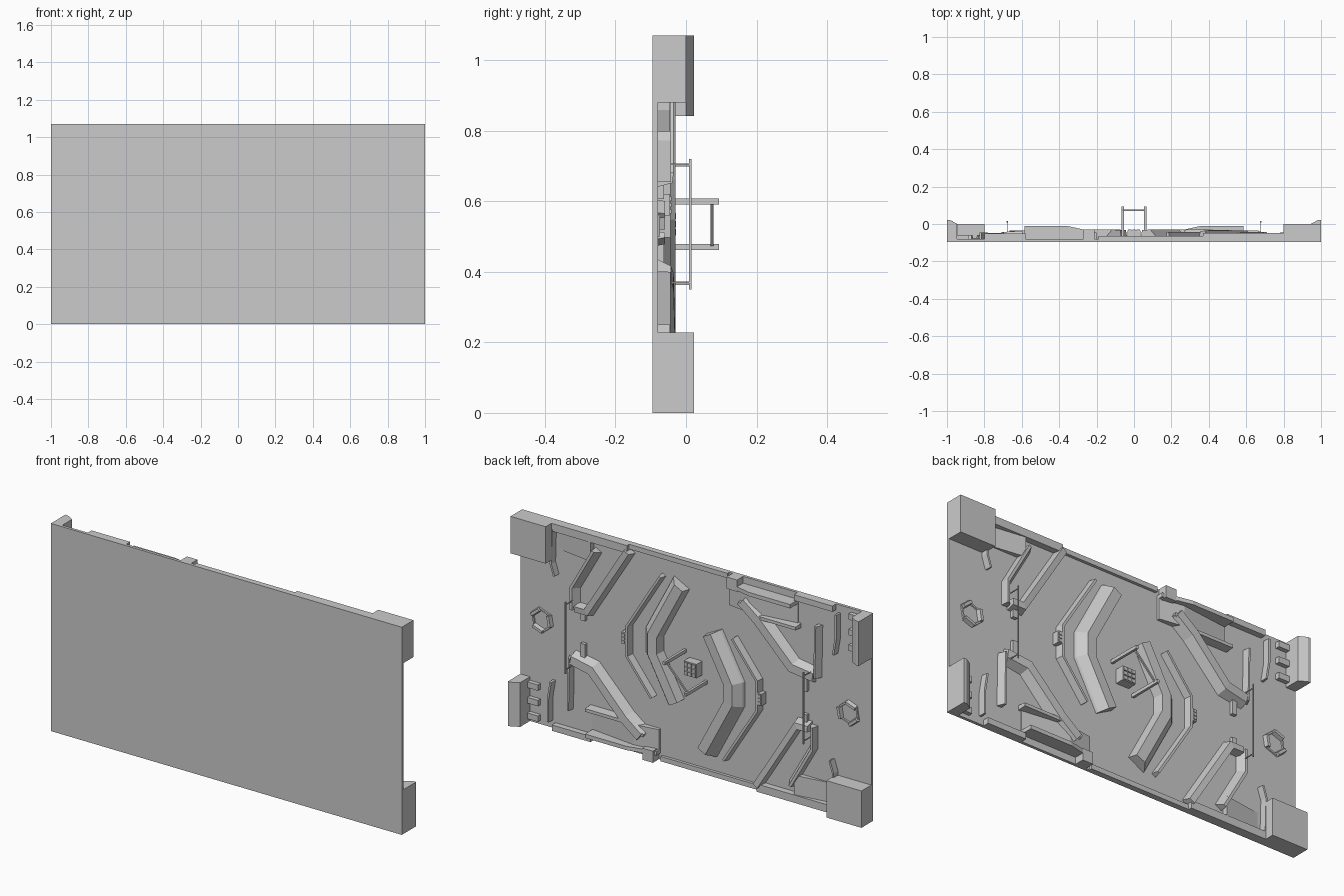
import bpy, bmesh, math
from mathutils import Vector, Matrix

if "Cube" in bpy.data.objects:
    bpy.data.objects.remove(bpy.data.objects["Cube"])

H = 1.07          # board height
FLOOR = -0.08     # arena floor (faces +y)
# half-turn about the board centre: every feature has a twin
TURN = (Matrix.Translation((0, 0, H / 2)) @ Matrix.Rotation(math.pi, 4, 'Y')
        @ Matrix.Translation((0, 0, -H / 2)))


def finish(name, bm, twin):
    bmesh.ops.recalc_face_normals(bm, faces=bm.faces)
    me = bpy.data.meshes.new(name)
    bm.to_mesh(me)
    bm.free()
    ob = bpy.data.objects.new(name, me)
    bpy.context.collection.objects.link(ob)
    if twin:
        ob2 = bpy.data.objects.new(name + "_twin", me)
        ob2.matrix_world = TURN
        bpy.context.collection.objects.link(ob2)
    return ob


def box(name, x, z, y, twin=True):
    bm = bmesh.new()
    bmesh.ops.create_cube(bm, size=1)
    for v in bm.verts:
        for i, r in enumerate((x, y, z)):
            v.co[i] = r[0] if v.co[i] < 0 else r[1]
    return finish(name, bm, twin)


def band(name, path, profile, twin=True, closed=False, scale=None):
    """Sweep a (side offset, height) profile along an x-z path with mitred corners."""
    pts = [Vector(p) for p in path]
    n = len(pts)
    bm = bmesh.new()
    rows = []
    for i, p in enumerate(pts):
        dirs = []
        if closed or i > 0:
            dirs.append((p - pts[i - 1]).normalized())
        if closed or i < n - 1:
            dirs.append((pts[(i + 1) % n] - p).normalized())
        norms = [Vector((-d.y, d.x)) for d in dirs]
        m = sum(norms, Vector((0, 0))).normalized()
        m = m / max(m.dot(norms[0]), 0.4)
        s = scale[i] if scale else 1
        rows.append([bm.verts.new((p.x + m.x * o, FLOOR + h * (s if h > 0 else 1), p.y + m.y * o))
                     for o, h in profile])
    k = len(profile)
    for i in range(n if closed else n - 1):
        a, b = rows[i], rows[(i + 1) % n]
        for j in range(k):
            bm.faces.new((a[j], a[(j + 1) % k], b[(j + 1) % k], b[j]))
    if not closed:
        bm.faces.new(rows[0])
        bm.faces.new(rows[-1][::-1])
    return finish(name, bm, twin)


def trap(base, top, h):
    return [(-base, -.003), (-top, h), (top, h), (base, -.003)]


def prism(name, outline, z, twin=True):
    """Extrude an x-y outline along z."""
    bm = bmesh.new()
    f = bm.faces.new([bm.verts.new((x, y, z[0])) for x, y in outline])
    g = bmesh.ops.extrude_face_region(bm, geom=[f])
    bmesh.ops.translate(bm, vec=(0, 0, z[1] - z[0]),
                        verts=[v for v in g['geom'] if isinstance(v, bmesh.types.BMVert)])
    return finish(name, bm, twin)


# base board
box("base_board", (-1, 1), (0, H), (-.095, FLOOR), twin=False)

# corner blocks, plain and stepped
box("corner_block", (.8, 1), (.88, H), (-.09, 0))
prism("corner_tower", [(1, -.09), (1, .022), (.985, .022), (.945, 0), (.945, -.09)], (0, .228))
for z in (.02, .1, .18):
    box("tower_prong", (.885, .95), (z, z + .03), (-.082, -.058))
box("tower_slot", (.99, 1.0), (.03, .1), (-.026, -.021))

# border walls along the long edges
box("border_high", (.37, .8), (1.03, H), (-.09, -.047))
box("border_low", (-.19, .37), (1.045, H), (-.09, -.065))
box("border_stop", (.21, .27), (0, .06), (-.09, -.03))
box("border_side", (.58, .8), (0, .03), (-.09, -.05))

# thin fences near the corners
band("corner_fence", [(.8, 1.04), (.805, .86), (.785, .8)], trap(.006, .005, .034))
band("tower_fence", [(.82, .04), (.82, .16), (.805, .25)], trap(.006, .005, .034))

# bent ridges round the centre, with an outer rail
band("centre_ridge", [(.07, .94), (.22, .655), (.22, .555), (.10, .33)],
     [(-.04, -.003), (-.03, .048), (.02, .05), (.055, .012), (.06, -.003)])
band("centre_rail", [(.18, .96), (.37, .655), (.37, .5), (.23, .32)], trap(.012, .006, .036))
box("rail_box", (.375, .4), (.56, .62), (-.082, -.045))
for i in range(3):
    box("rail_box_stud", (.38, .395), (.565 + i * .018, .577 + i * .018), (-.046, -.041))

# U-shaped ridge below the high border
band("u_ridge", [(.37, 1.04), (.60, .67), (.665, .67)],
     [(-.03, -.003), (-.018, .042), (.012, .045), (.018, -.003)])
band("u_wall", [(.685, .655), (.685, .77), (.56, .99)],
     [(-.012, -.003), (-.008, .038), (.006, .038), (.03, -.003)])
prism("border_ramp", [(.58, -.082), (.58, -.05), (.78, -.079), (.78, -.082)], (.93, 1.04))

# sloped ridge leading to the launch ramp
band("long_ridge", [(.69, .395), (.57, .375), (.38, .18), (.29, .11)], trap(.042, .022, .05),
     scale=[.75, .9, 1, 1])
band("long_ridge_fence", [(.70, .40), (.705, .13)], [(-.008, -.003), (-.005, .036), (.004, .036), (.02, -.003)])

# launch ramp: tall edge wall, sloping deck and inner rail
prism("ramp_wall", [(.2, -.085), (.2, -.045), (.35, -.012), (.585, -.012), (.585, -.085)], (.035, .055))
prism("ramp_deck", [(.2, -.085), (.2, -.065), (.33, -.045), (.585, -.075), (.585, -.085)], (.05, .16))
band("ramp_rail", [(.6, .165), (.36, .165), (.27, .12)], trap(.012, .008, .045))

# hexagon pads
hexa = [(.875 + .056 * math.cos(math.radians(60 * i + 20)),
         .54 + .056 * math.sin(math.radians(60 * i + 20))) for i in range(6)]
band("hex_ring", hexa, trap(.006, .004, .006), closed=True)
for i in (0, 2, 4):
    band("hex_lip", [hexa[i], hexa[i + 1]], trap(.012, .007, .02))

# small marker blocks on the cross-lane
for z in (.45, .645):
    box("lane_marker", (.62, .645), (z - .038, z + .038), (-.082, -.062))

# overhead lane bars on rods
box("lane_bar", (.675, .681), (.35, .72), (.009, .015))
for z in (.37, .705):
    box("lane_bar_rod", (.676, .68), (z - .002, z + .002), (-.082, .012))

# centre cube with a grid of studs on its face
cube = box("centre_cube", (-.036, .036), (H / 2 - .036, H / 2 + .036), (-.082, -.034), twin=False)
for i in (-1, 0, 1):
    for j in (-1, 0, 1):
        cx, cz = i * .023, H / 2 + j * .023
        box("cube_stud", (cx - .009, cx + .009), (cz - .009, cz + .009), (-.036, -.029), twin=False)

# centre gantry: two posts and a diagonal cross bar
box("gantry_post", (.054, .067), (.591, .608), (-.082, .094))
bar = band("gantry_bar", [(-.06, .473), (.06, .599)],
           [(-.004, .150), (-.004, .158), (.004, .158), (.004, .150)], twin=False)
